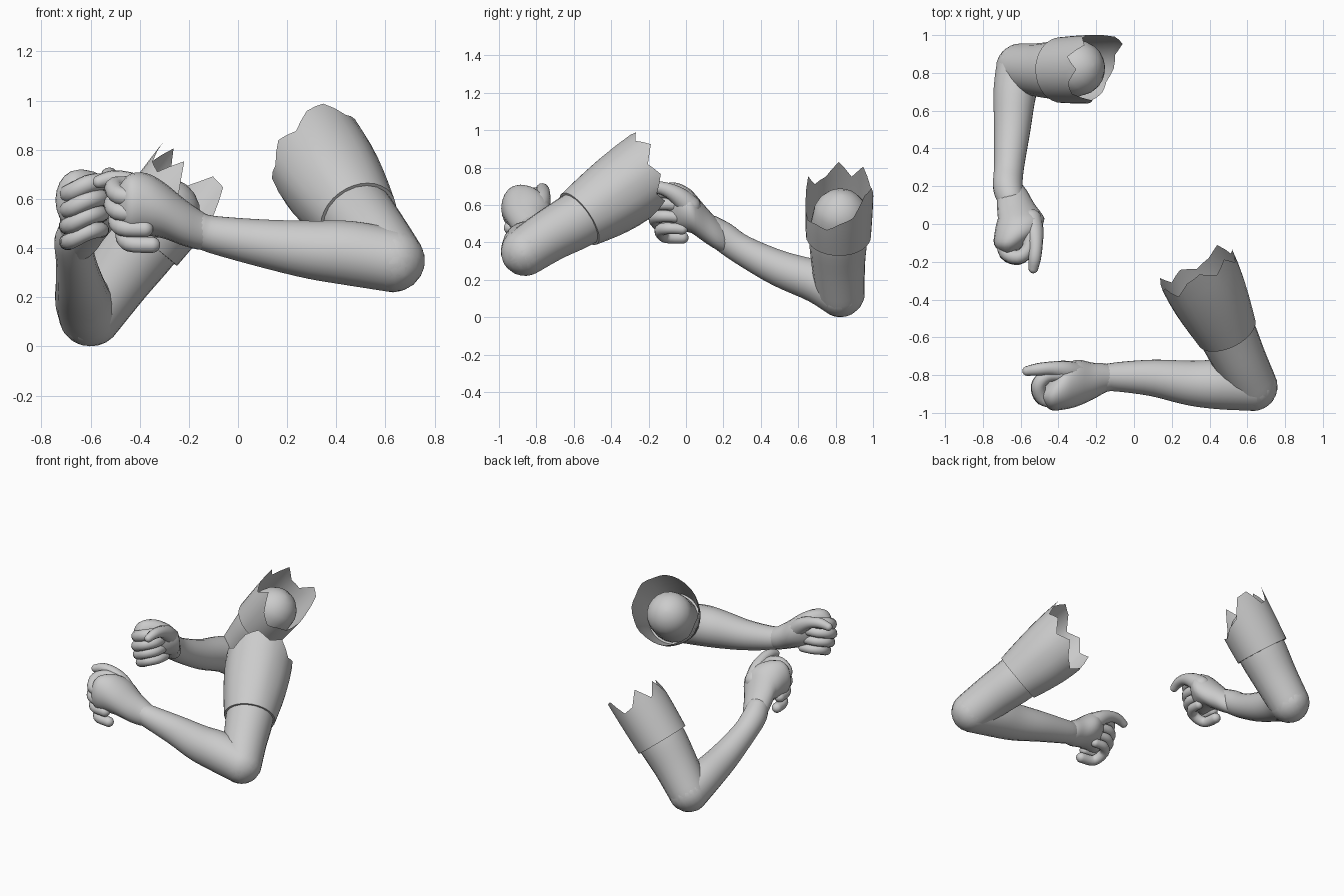
import bpy, bmesh, math
from mathutils import Vector

cube = bpy.data.objects.get("Cube")
if cube:
    bpy.data.objects.remove(cube)

grey = bpy.data.materials.new("plain grey")
grey.use_nodes = True
COLOUR = (0.6, 0.6, 0.6, 1)
grey.diffuse_color = COLOUR
grey.node_tree.nodes["Principled BSDF"].inputs["Base Color"].default_value = COLOUR


def smooth_rows(rows, steps=4):
    """Pass a smooth curve through rows of numbers."""
    out = []
    for i in range(len(rows) - 1):
        a, b = rows[max(i - 1, 0)], rows[i]
        c, d = rows[i + 1], rows[min(i + 2, len(rows) - 1)]
        for s in range(steps):
            t = s / steps
            out.append([0.5 * (2 * q + (r - p) * t + (2 * p - 5 * q + 4 * r - w) * t * t
                               + (3 * q - p - 3 * r + w) * t ** 3)
                        for p, q, r, w in zip(a, b, c, d)])
    return out + [list(rows[-1])]


def loft(name, rings, closed=True):
    """Skin a list of vertex rings."""
    bm = bmesh.new()
    loops = [[bm.verts.new(p) for p in ring] for ring in rings]
    for a, b in zip(loops, loops[1:]):
        n = len(a)
        for i in range(n):
            bm.faces.new((a[i], a[(i + 1) % n], b[(i + 1) % n], b[i]))
    if closed:
        bm.faces.new(loops[0])
        bm.faces.new(loops[-1])
    bmesh.ops.recalc_face_normals(bm, faces=bm.faces)
    mesh = bpy.data.meshes.new(name)
    bm.to_mesh(mesh)
    bm.free()
    mesh.materials.append(grey)
    mesh.polygons.foreach_set("use_smooth", [True] * len(mesh.polygons))
    ob = bpy.data.objects.new(name, mesh)
    bpy.context.collection.objects.link(ob)
    return ob


def circle(c, u, v, sides):
    return [c + u * math.cos(k * math.tau / sides) + v * math.sin(k * math.tau / sides)
            for k in range(sides)]


def tube(name, rows, sides=20):
    """Tapered round limb with domed ends; rows are x, y, z, radius."""
    rows = smooth_rows(rows)
    pts = [Vector(r[:3]) for r in rows]
    n = len(pts)
    tans = [(pts[min(i + 1, n - 1)] - pts[max(i - 1, 0)]).normalized() for i in range(n)]
    u = tans[0].orthogonal().normalized()
    rings = []
    domes = [math.radians(a) for a in (4, 20, 40, 60, 75)]
    for i, (p, t, row) in enumerate(zip(pts, tans, rows)):
        u = (u - t * u.dot(t)).normalized()
        v, r = t.cross(u), row[3]
        body = circle(p, u * r, v * r, sides)
        start = [circle(p - t * r * math.cos(a), u * r * math.sin(a), v * r * math.sin(a), sides)
                 for a in domes]
        end = [circle(p + t * r * math.cos(a), u * r * math.sin(a), v * r * math.sin(a), sides)
               for a in reversed(domes)]
        rings += (start if i == 0 else []) + [body] + (end if i == n - 1 else [])
    return loft(name, rings)


def sleeve(name, cuff, axis, r0, r1, lengths):
    """Open torn sleeve: one length for each step round the rim, starting on top."""
    axis, cuff = Vector(axis).normalized(), Vector(cuff)
    up = Vector((0, 0, 1))
    u = (up - axis * up.dot(axis)).normalized()
    v = axis.cross(u)
    sides = 2 * len(lengths)
    rim = []
    for k in range(sides):
        a, b = lengths[k // 2], lengths[(k // 2 + k % 2) % len(lengths)]
        rim.append((a + b) / 2)
    rings = [circle(cuff, u * (r0 - 0.015), v * (r0 - 0.015), sides)]
    for t in (0, 0.2, 0.4, 0.6, 0.8, 1):
        r = r0 + (r1 - r0) * math.sin(t * math.pi / 2)
        flat = circle(cuff, u * r, v * r, sides)
        rings.append([p + axis * t * length for p, length in zip(flat, rim)])
    ob = loft(name, rings, closed=False)
    bpy.context.view_layer.objects.active = ob
    ob.select_set(True)
    bpy.ops.object.shade_smooth_by_angle(angle=math.radians(50))
    ob.select_set(False)


def hand(side, place, bend, drop):
    """Fist in local forward, palmward, up coordinates; bend and drop turn the wrist."""
    def world(f, p, z):
        back = max(0, 0.3 - f)
        return Vector(place(f, p - bend * back, z - drop * back))

    # palm and back of the hand
    palm = [(.08, .04, .455, .05, .055), (.15, .035, .472, .076, .079), (.22, .018, .505, .098, .096),
            (.30, .008, .552, .123, .114), (.37, -.015, .578, .117, .126),
            (.44, -.055, .583, .08, .118), (.487, -.06, .577, .03, .07)]
    rings = []
    for f, p, z, rp, rz in smooth_rows(palm):
        c = world(f, p, z)
        rings.append(circle(c, world(f, p + rp, z) - c, Vector((0, 0, rz)), 20))
    loft(side + "_palm", rings)

    # curled fingers, stacked from index to little
    for i, (name, s) in enumerate(zip(("index", "middle", "ring", "little"), (0, .005, -.01, -.04))):
        z, r = 0.648 - 0.065 * i, 0.038 - 0.0015 * i
        path = [(.39, -.09, -.04, 1), (.48, -.075, -.035, 1), (.505, -.005, 0, 1),
                (.46, .045, .01, .93), (.39, .05, .005, .85)]
        tube(f"{side}_{name}_finger", [(*world(f + s, p, z + dz), r * k) for f, p, dz, k in path], 12)

    # thumb along the top
    path = [(.31, .06, .58, .06), (.37, .077, .635, .05), (.44, .085, .672, .037),
            (.51, .08, .683, .033), (.565, .072, .67, .026)]
    tube(side + "_thumb", [(*world(f, p, z), r) for f, p, z, r in path], 12)


# left arm
tube("left_forearm", [(.63, -.86, .35, .13), (.45, -.85, .38, .132), (.3, -.842, .393, .12),
                      (.1, -.815, .42, .098), (-.1, -.81, .455, .077), (-.17, -.822, .478, .07)])
tube("left_upper_arm", [(.63, -.86, .35, .13), (.565, -.73, .435, .14),
                        (.49, -.57, .525, .153), (.42, -.42, .63, .148)])
sleeve("left_sleeve", (.49, -.57, .525), (-.36, .76, .53), .165, .213,
       [.53, .47, .51, .42, .45, .38, .42, .34, .3, .35, .33, .43, .4, .46, .42, .5])
hand("left", lambda f, p, z: (-f, p - .85, z), 0, 0)

# right arm
tube("right_forearm", [(-.6, .825, .131, .131), (-.63, .7, .19, .115), (-.645, .5, .26, .097),
                       (-.662, .3, .36, .08), (-.668, .2, .43, .079), (-.655, .14, .47, .072)])
tube("right_upper_arm", [(-.6, .825, .131, .131), (-.495, .815, .28, .143),
                         (-.385, .815, .43, .157), (-.3, .825, .54, .148)])
sleeve("right_sleeve", (-.385, .815, .435), (.61, .02, .78), .174, .181,
       [.36, .27, .25, .35, .22, .16, .18, .17, .22, .25, .37, .38, .27, .28, .37, .27])
hand("right", lambda f, p, z: (p - .605, .33 - f, z + .012), .5, .35)
